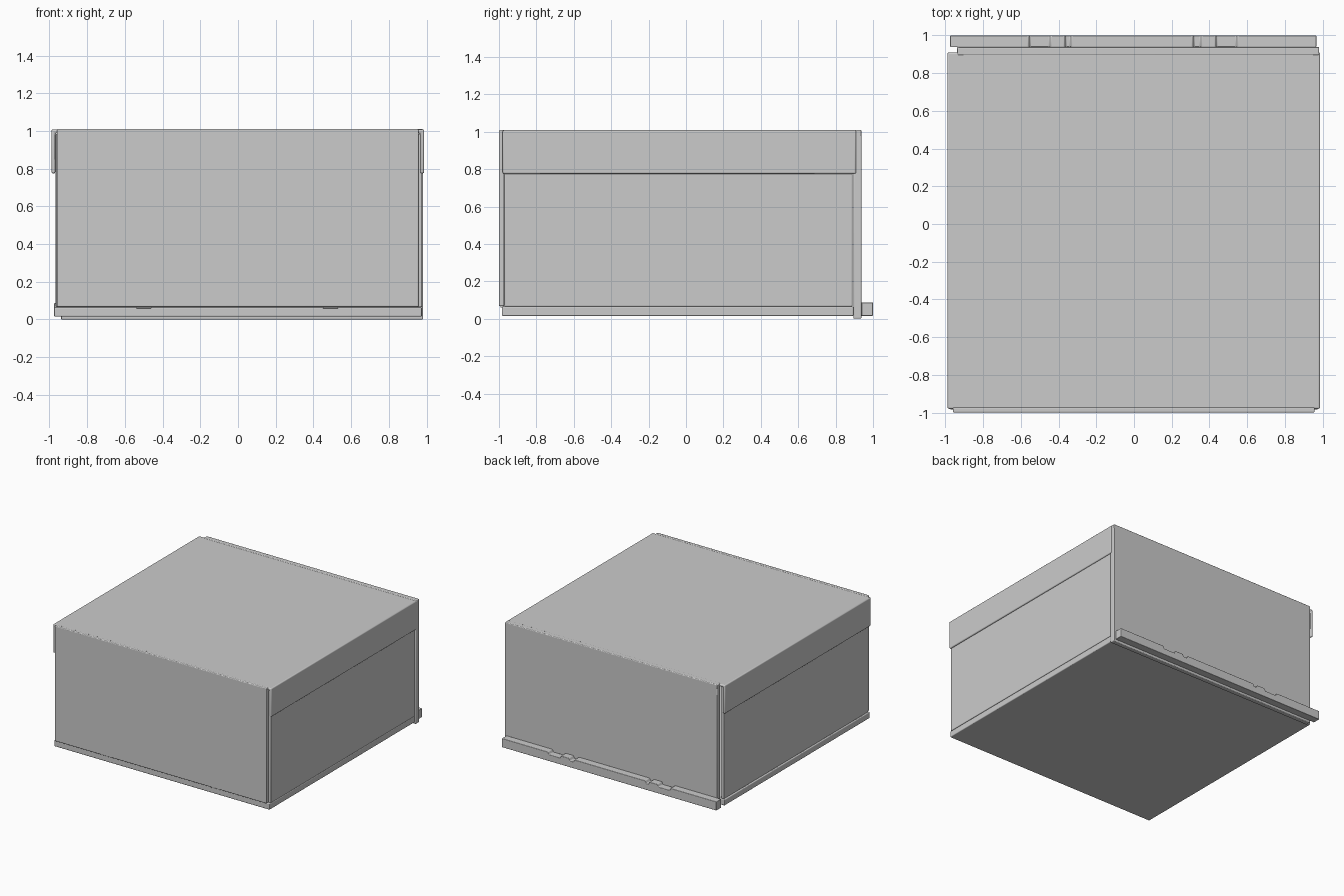
import bpy, bmesh, math
from mathutils import Vector

if "Cube" in bpy.data.objects:
    bpy.data.objects.remove(bpy.data.objects["Cube"])


def finish(obj, bevel, segs=3):
    bpy.context.view_layer.objects.active = obj
    bpy.ops.object.select_all(action='DESELECT')
    obj.select_set(True)
    bpy.ops.object.shade_smooth_by_angle(angle=math.radians(35))
    if bevel:
        m = obj.modifiers.new("soft_edges", 'BEVEL')
        m.width, m.segments = bevel, segs
        m.limit_method = 'ANGLE'
        m.angle_limit = math.radians(40)
    return obj


def extrude_xz(name, pts, y0, y1, bevel=0.006):
    """Solid from an x-z outline pushed along y."""
    bm = bmesh.new()
    face = bm.faces.new([bm.verts.new((x, y0, z)) for x, z in pts])
    out = bmesh.ops.extrude_face_region(bm, geom=[face])
    moved = [v for v in out['geom'] if isinstance(v, bmesh.types.BMVert)]
    bmesh.ops.translate(bm, verts=moved, vec=Vector((0, y1 - y0, 0)))
    bmesh.ops.recalc_face_normals(bm, faces=bm.faces)
    mesh = bpy.data.meshes.new(name)
    bm.to_mesh(mesh)
    bm.free()
    obj = bpy.data.objects.new(name, mesh)
    bpy.context.collection.objects.link(obj)
    return finish(obj, bevel)


def panel(name, x, y, z, bevel=0.006):
    (x0, x1), (z0, z1) = x, z
    return extrude_xz(name, [(x0, z0), (x1, z0), (x1, z1), (x0, z1)], *y, bevel)


# Base tray and upright walls, all board sheets
panel("base_panel", (-0.975, 0.975), (-0.985, 0.895), (0.02, 0.07))
panel("front_panel", (-0.96, 0.958), (-1.0, -0.972), (0.072, 1.015))
panel("back_panel", (-0.938, 0.982), (0.895, 0.938), (0.005, 1.015))
panel("left_panel", (-0.967, -0.94), (-0.972, 0.89), (0.07, 0.99))
panel("right_panel", (0.95, 0.977), (-0.972, 0.89), (0.07, 0.99))

# Lid sheet folded down over both sides
L, R, T, LOW, TH = -0.989, 0.987, 1.013, 0.78, 0.02
extrude_xz("folded_lid", [
    (L, LOW), (L + TH, LOW), (L + TH, T - TH), (R - TH, T - TH),
    (R - TH, LOW), (R, LOW), (R, T), (L, T)], -0.98, 0.91, 0.008)

# Top sheet edge strips that reach the front and back panels
panel("lid_front_edge", (-0.955, 0.955), (-0.99, -0.97), (0.98, 1.013), 0.004)
panel("lid_back_edge", (-0.938, 0.982), (0.9, 0.938), (0.98, 1.013), 0.004)

# Rear hinge strip with small fold notches along its top edge
top, dip = 0.092, 0.072
outline = [(-0.975, 0.02), (0.967, 0.02), (0.967, top)]
for a, b in ((0.55, 0.43), (0.36, 0.31), (-0.33, -0.37), (-0.44, -0.56)):
    outline += [(a, top), (a - 0.01, dip), (b + 0.01, dip), (b, top)]
outline.append((-0.975, top))
extrude_xz("rear_hinge_strip", outline, 0.938, 1.0, 0.004)

# Locking tabs under the front panel
for x in (-0.5, 0.49):
    panel("front_lock_tab", (x - 0.04, x + 0.04), (-0.992, -0.975), (0.064, 0.08), 0.002)

# Settle the model exactly on the ground
for obj in bpy.context.scene.objects:
    obj.location.z -= 0.005
